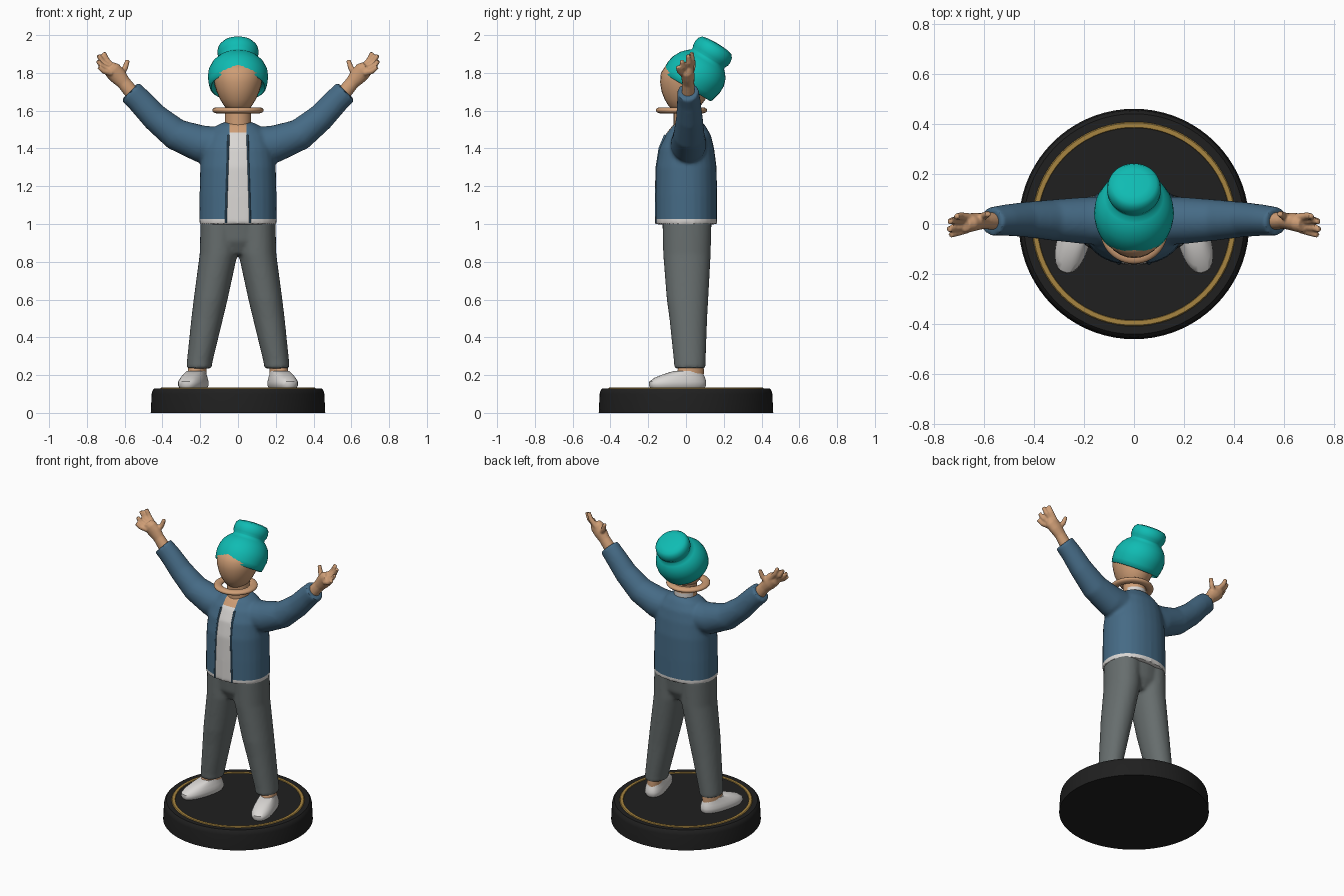
import bpy, bmesh, math
from mathutils import Vector, Matrix

if "Cube" in bpy.data.objects:
    bpy.data.objects.remove(bpy.data.objects["Cube"])


def material(name, r, g, b):
    m = bpy.data.materials.new(name)
    m.diffuse_color = (r, g, b, 1)
    m.use_nodes = True
    m.node_tree.nodes["Principled BSDF"].inputs["Base Color"].default_value = m.diffuse_color
    return m


BLACK = material("black", .014, .014, .014)
GOLD = material("gold", .38, .23, .05)
GREY = material("trouser grey", .135, .155, .155)
BLUE = material("jacket blue", .06, .145, .235)
WHITE = material("off white", .70, .68, .66)
SKIN = material("skin tan", .62, .34, .18)
TEAL = material("hat teal", .005, .50, .45)


def loft(bm, rings, flat=False, e=2.0, n=28):
    """Closed skin through rings (x, y, z, ra, rb); flat keeps rings horizontal."""
    pts = [Vector(r[:3]) for r in rings]
    rows = []
    for i, r in enumerate(rings):
        t = pts[min(i + 1, len(pts) - 1)] - pts[max(i - 1, 0)]
        t = Vector((0, 0, 1)) if flat else t.normalized()
        a = Vector((0, 1, 0)).cross(t).normalized()
        b = t.cross(a)
        row = []
        for k in range(n):
            c, s = math.cos(math.tau * k / n), math.sin(math.tau * k / n)
            u = math.copysign(abs(c) ** (2 / e), c) * r[3]
            v = math.copysign(abs(s) ** (2 / e), s) * r[4]
            row.append(bm.verts.new(pts[i] + a * u + b * v))
        rows.append(row)
    for p, q in zip(rows, rows[1:]):
        for k in range(n):
            bm.faces.new((p[k], p[(k + 1) % n], q[(k + 1) % n], q[k]))
    bm.faces.new(rows[0][::-1])
    bm.faces.new(rows[-1])


def finish(bm, name, mats, voxel=0, smooth=4, cuts=(), rule=None, matrix=None, angle=40):
    """Turn a bmesh into an object, optionally fusing volumes and splitting colours."""
    bmesh.ops.recalc_face_normals(bm, faces=bm.faces)
    if matrix:
        bm.transform(matrix)
    me = bpy.data.meshes.new(name)
    bm.to_mesh(me)
    bm.free()
    ob = bpy.data.objects.new(name, me)
    bpy.context.collection.objects.link(ob)
    bpy.ops.object.select_all(action='DESELECT')
    bpy.context.view_layer.objects.active = ob
    ob.select_set(True)
    if voxel:
        mod = ob.modifiers.new("fuse", 'REMESH')
        mod.mode = 'VOXEL'
        mod.voxel_size = voxel
        mod = ob.modifiers.new("soften", 'SMOOTH')
        mod.iterations = smooth
        for m in list(ob.modifiers):
            bpy.ops.object.modifier_apply(modifier=m.name)
    me = ob.data
    me.materials.clear()
    for m in mats:
        me.materials.append(m)
    if rule:
        b2 = bmesh.new()
        b2.from_mesh(me)
        for co, no in cuts:
            bmesh.ops.bisect_plane(b2, geom=b2.verts[:] + b2.edges[:] + b2.faces[:],
                                   plane_co=co, plane_no=no, dist=1e-5)
        for f in b2.faces:
            f.material_index = rule(f.calc_center_median())
        b2.to_mesh(me)
        b2.free()
    bpy.ops.object.shade_smooth_by_angle(angle=math.radians(angle))
    return ob


def lathe(bm, profile, n=48, cy=0):
    loft(bm, [(0, cy, z, r, r) for r, z in profile], flat=True, n=n)


# Round display base with an inlaid gold ring
bm = bmesh.new()
lathe(bm, [(.462, 0), (.457, .1), (.453, .118), (.442, .13)], n=72)
finish(bm, "base", [BLACK], angle=30)

bm = bmesh.new()
rows = [[bm.verts.new((r * math.cos(math.tau * k / 72), r * math.sin(math.tau * k / 72), z))
         for k in range(72)] for r, z in ((.386, .13), (.388, .134), (.406, .134), (.41, .13))]
for p, q in zip(rows, rows[1:] + rows[:1]):
    for k in range(72):
        bm.faces.new((p[k], p[(k + 1) % 72], q[(k + 1) % 72], q[k]))
finish(bm, "base_gold_ring", [GOLD])

# Shoes and ankles, toes turned outwards
for s, side in ((1, "left"), (-1, "right")):
    place = Matrix.Translation((s * .215, .03, 0)) @ Matrix.Rotation(s * math.radians(16), 4, 'Z')
    bm = bmesh.new()
    loft(bm, [(0, -.078, .132, .058, .148), (0, -.078, .145, .066, .156), (0, -.077, .165, .066, .155),
              (0, -.066, .185, .06, .138), (0, -.045, .205, .052, .108),
              (0, -.02, .222, .046, .076)], flat=True, e=2.4)
    finish(bm, side + "_shoe", [WHITE], matrix=place)
    bm = bmesh.new()
    loft(bm, [(0, -.012, .18, .048, .075), (0, -.005, .225, .047, .072), (0, 0, .27, .045, .06)], flat=True)
    finish(bm, side + "_ankle", [SKIN], matrix=place)

# Trousers: hips and two legs fused
bm = bmesh.new()
loft(bm, [(0, .005, .84, .10, .085), (0, .005, .91, .185, .122), (0, .005, 1.03, .197, .134)], flat=True)
for s in (1, -1):
    loft(bm, [(s * .207, .02, .235, .067, .083), (s * .203, .02, .27, .068, .084),
              (s * .163, .012, .5, .084, .1), (s * .145, .008, .6, .09, .11),
              (s * .103, .005, .84, .1, .126), (s * .098, .005, 1.02, .1, .13)], flat=True, e=2.1)
finish(bm, "trousers", [GREY], voxel=.011)

# Jacket: body and raised sleeves fused, with shirt strip and hem by position
bm = bmesh.new()
loft(bm, [(0, 0, .998, .205, .165), (0, 0, 1.15, .204, .165), (0, 0, 1.3, .2, .162),
          (0, .002, 1.4, .19, .147), (0, .01, 1.47, .165, .122), (0, .015, 1.52, .115, .088),
          (0, .02, 1.54, .075, .065)], flat=True, e=2.2)
for s in (1, -1):
    loft(bm, [(s * .05, .012, 1.41, .1, .1), (s * .2, .014, 1.425, .098, .094),
              (s * .33, .016, 1.475, .084, .082), (s * .44, .018, 1.565, .073, .07),
              (s * .52, .015, 1.652, .068, .062), (s * .572, .01, 1.702, .066, .057)])


def strip_half(z):
    return .06 - (z - 1.0) * .03


def jacket_rule(c):
    if c.z < 1.026:
        return 1
    if c.y < 0 and abs(c.x) < strip_half(c.z):
        return 2 if c.z > 1.485 else 1
    return 0


finish(bm, "jacket", [BLUE, WHITE, SKIN], voxel=.011, rule=jacket_rule, cuts=[
    ((0, 0, 1.026), (0, 0, 1)), ((0, 0, 1.485), (0, 0, 1)),
    ((.06, 0, 1), (1, 0, .03)), ((-.06, 0, 1), (-1, 0, .03))])

# Raised front edges of the open jacket
for s, side in ((1, "left"), (-1, "right")):
    bm = bmesh.new()
    loft(bm, [(s * .064, -.154, 1.005, .006, .009), (s * .06, -.155, 1.15, .006, .009),
              (s * .055, -.152, 1.3, .006, .009), (s * .052, -.137, 1.4, .006, .009),
              (s * .05, -.108, 1.47, .006, .009)], n=10)
    finish(bm, side + "_jacket_edge", [BLUE])

# Hands: wrist, palm, fingers and thumb fused
for s, side in ((1, "left"), (-1, "right")):
    bm = bmesh.new()
    loft(bm, [(s * .545, .012, 1.675, .04, .037), (s * .605, .012, 1.748, .037, .032),
              (s * .635, .01, 1.783, .046, .036), (s * .665, .004, 1.815, .047, .038),
              (s * .683, 0, 1.835, .032, .032)], n=16)
    for base, mid, tip in (
            ((.655, .025, 1.82), (.695, .032, 1.868), (.712, .03, 1.908)),
            ((.67, .012, 1.82), (.718, .016, 1.858), (.74, .01, 1.895)),
            ((.675, -.008, 1.812), (.72, -.014, 1.835), (.744, -.022, 1.865)),
            ((.67, -.02, 1.8), (.71, -.034, 1.81), (.737, -.044, 1.832)),
            ((.625, .02, 1.785), (.598, .034, 1.825), (.584, .042, 1.868))):
        loft(bm, [(s * p[0], p[1], p[2], r, r) for p, r in ((base, .018), (mid, .0155), (tip, .012))], n=12)
    finish(bm, side + "_hand", [SKIN], voxel=.006, smooth=2)

# Neck, with a white shirt collar at the back
bm = bmesh.new()
loft(bm, [(0, .005, z, .07, .07) for z in (1.45, 1.5, 1.53, 1.568, 1.6, 1.66)], flat=True)
finish(bm, "neck", [SKIN, WHITE], rule=lambda c: int(c.y > .02 and c.z < 1.57))

# Flat ring around the neck
bpy.ops.mesh.primitive_torus_add(major_segments=48, minor_segments=14, major_radius=.11,
                                 minor_radius=.026, location=(0, -.024, 1.602))
ring = bpy.context.object
ring.name = "neck_ring"
ring.scale = (1, 1, .62)
ring.data.materials.append(SKIN)
bpy.ops.object.shade_smooth()

# Head
bm = bmesh.new()
loft(bm, [(0, -.01, 1.605, .05, .06), (0, -.008, 1.625, .073, .085), (0, -.005, 1.66, .095, .108),
          (0, -.003, 1.7, .113, .126), (0, -.002, 1.75, .127, .135), (0, 0, 1.8, .13, .133),
          (0, .01, 1.85, .11, .11)], flat=True)
finish(bm, "head", [SKIN], angle=60)

# Hat with a bun-shaped top, tilted backwards
bm = bmesh.new()
profile = [(.135, 0), (.142, -.012), (.15, -.008), (.156, .02), (.16, .055), (.156, .092), (.14, .13),
           (.118, .157), (.1, .172), (.1, .182), (.107, .197), (.109, .22), (.104, .243), (.09, .26),
           (.06, .267), (.01, .27)]
loft(bm, [(0, .022 * min(1, max(0, z / .2)), z, r, r) for r, z in profile], flat=True, n=40)
finish(bm, "hat", [TEAL], angle=60,
       matrix=Matrix.Translation((0, .01, 1.735)) @ Matrix.Rotation(math.radians(-31), 4, 'X'))
